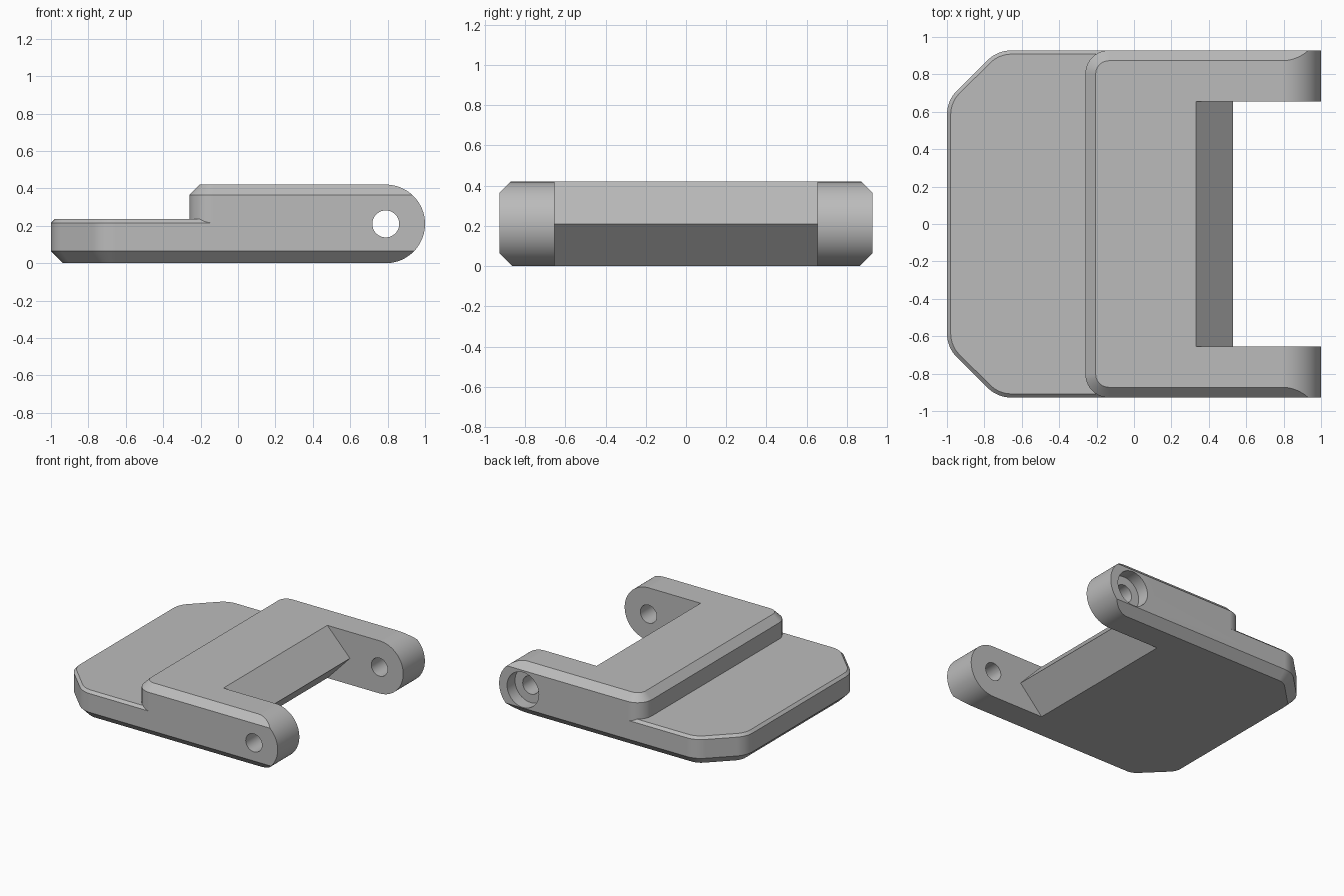
import bpy
import bmesh
import math
from mathutils import Vector
from mathutils.geometry import intersect_line_line_2d, intersect_line_line

if "Cube" in bpy.data.objects:
    bpy.data.objects.remove(bpy.data.objects["Cube"], do_unlink=True)

HALF_W = 0.928          # half width in y
HEIGHT = 0.42
AXIS = (0.79, 0.21)     # hinge axis in x, z
END = 1.2               # rough end, trimmed round later

grey = bpy.data.materials.new("plain grey")
grey.use_nodes = True
grey.diffuse_color = (0.5, 0.5, 0.5, 1)
grey.node_tree.nodes["Principled BSDF"].inputs["Base Color"].default_value = (0.5, 0.5, 0.5, 1)


def rounded(corners, steps=10):
    """Counter-clockwise outline from (x, y, radius) corners."""
    out = []
    for i, (x, y, r) in enumerate(corners):
        p = Vector((x, y))
        a = (Vector(corners[i - 1][:2]) - p).normalized()
        b = (Vector(corners[(i + 1) % len(corners)][:2]) - p).normalized()
        if r == 0:
            out.append(p)
            continue
        half = a.angle(b) / 2
        centre = p + (a + b).normalized() * r / math.sin(half)
        start = p + a * r / math.tan(half) - centre
        turn = math.pi - 2 * half
        for k in range(steps + 1):
            t = turn * k / steps
            c, s = math.cos(t), math.sin(t)
            out.append(centre + Vector((start.x * c - start.y * s, start.x * s + start.y * c)))
    return out


def inset(outline, d):
    """Move every edge of a convex outline inward by d."""
    out = []
    for i, p in enumerate(outline):
        e1 = (p - outline[i - 1]).normalized()
        e2 = (outline[(i + 1) % len(outline)] - p).normalized()
        n1, n2 = Vector((-e1.y, e1.x)), Vector((-e2.y, e2.x))
        out.append(p + (n1 + n2) * d / (1 + n1.dot(n2)))
    return out


def loft(name, rings):
    """Closed solid through rings of matching points."""
    bm = bmesh.new()
    loops = [[bm.verts.new(co) for co in ring] for ring in rings]
    n = len(loops[0])
    for low, high in zip(loops, loops[1:]):
        for i in range(n):
            j = (i + 1) % n
            bm.faces.new((low[i], low[j], high[j], high[i]))
    bm.faces.new(loops[0][::-1])
    bm.faces.new(loops[-1])
    bmesh.ops.recalc_face_normals(bm, faces=bm.faces)
    mesh = bpy.data.meshes.new(name)
    bm.to_mesh(mesh)
    bm.free()
    mesh.materials.append(grey)
    ob = bpy.data.objects.new(name, mesh)
    bpy.context.collection.objects.link(ob)
    return ob


def slab(name, outline, levels):
    """Stack of outlines, each level given as (z, inset)."""
    return loft(name, [[(p.x, p.y, z) for p in inset(outline, d)] for z, d in levels])


def cross_prism(name, profile, y0, y1):
    """Extrude an x, z profile along y."""
    return loft(name, [[(x, y, z) for x, z in profile] for y in (y0, y1)])


def arc(radius, a0, a1, steps):
    return [(AXIS[0] + radius * math.cos(a0 + (a1 - a0) * k / steps),
             AXIS[1] + radius * math.sin(a0 + (a1 - a0) * k / steps)) for k in range(steps + 1)]


def combine(target, tool, operation):
    mod = target.modifiers.new("combine", 'BOOLEAN')
    mod.operation, mod.solver, mod.object = operation, 'EXACT', tool
    graph = bpy.context.evaluated_depsgraph_get()
    mesh = bpy.data.meshes.new_from_object(target.evaluated_get(graph))
    target.modifiers.clear()
    target.data = mesh
    bpy.data.objects.remove(tool, do_unlink=True)


# Base plate with clipped, softened rear corners and chamfered rims
plate_outline = rounded([(END, -HALF_W, 0), (END, HALF_W, 0),
                         (-0.73, HALF_W, 0.18), (-1, 0.66, 0.18),
                         (-1, -0.66, 0.18), (-0.73, -HALF_W, 0.18)])
bracket = slab("hinge_bracket", plate_outline,
               [(0, 0.065), (0.065, 0), (0.215, 0), (0.235, 0.02)])

# Raised block that carries the hinge ears
block_outline = rounded([(END, -HALF_W, 0), (END, HALF_W, 0),
                         (-0.26, HALF_W, 0.125), (-0.26, -HALF_W, 0.125)])
block = slab("raised_block", block_outline, [(0.12, 0), (HEIGHT - 0.055, 0), (HEIGHT, 0.055)])
combine(bracket, block, 'UNION')

# Round off the ear ends
ends = [(AXIS[0], 0.6)] + arc(0.21, math.pi / 2, -math.pi / 2, 40) + [(AXIS[0], -0.2), (1.4, -0.2), (1.4, 0.6)]
combine(bracket, cross_prism("end_cutter", ends, -1.1, 1.1), 'DIFFERENCE')

# Gap between the ears, with a pointed inner wall
gap = [(0.235, 0.52), (0.53, 0.21), (0.235, -0.1), (1.4, -0.1), (1.4, 0.52)]
combine(bracket, cross_prism("gap_cutter", gap, -0.655, 0.655), 'DIFFERENCE')

# Pin bore through both ears and a counterbore on the back ear
for radius, y0, y1 in ((0.072, -1.1, 1.1), (0.14, HALF_W - 0.1, 1.1)):
    circle = arc(radius, 0, 2 * math.pi, 40)[:-1]
    combine(bracket, cross_prism("bore_cutter", circle, y0, y1), 'DIFFERENCE')

# Smooth the curved walls, keep the chamfers crisp
bpy.ops.object.select_all(action='DESELECT')
bracket.select_set(True)
bpy.context.view_layer.objects.active = bracket
bpy.ops.object.shade_smooth_by_angle(angle=math.radians(25))
normals = bracket.modifiers.new("even_normals", 'WEIGHTED_NORMAL')
normals.keep_sharp = True
